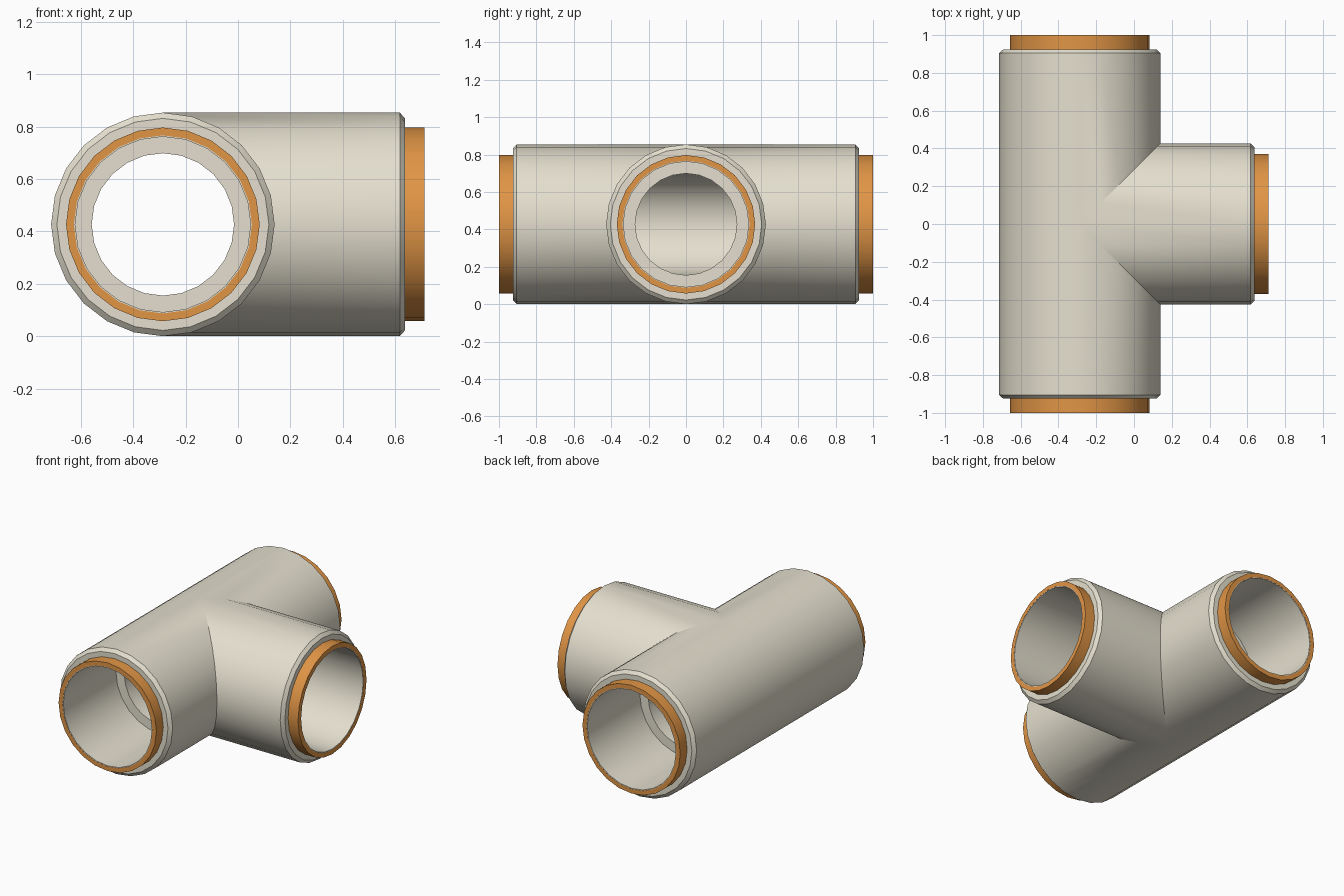
import bpy, bmesh, math
from mathutils import Vector

if "Cube" in bpy.data.objects:
    bpy.data.objects.remove(bpy.data.objects["Cube"])

SIDES = 24
R = 0.427                            # outer pipe radius
CENTRE = Vector((-0.287, 0, R))      # where the three arms meet


def arm_point(arm, r, k, d):
    """Point on an arm; d is distance from the centre, None means the mitred seam."""
    t = 2 * math.pi * k / SIDES
    c, s = r * math.cos(t), r * math.sin(t)
    if arm == 'branch':
        return CENTRE + Vector((abs(c) if d is None else d, c, s))
    side = 1 if arm == 'back' else -1
    return CENTRE + Vector((c, side * (max(c, 0) if d is None else d), s))


def build(name, arms, profile, colour, closed=False):
    bm = bmesh.new()
    for arm in arms:
        rings = [[bm.verts.new(arm_point(arm, r, k, d)) for k in range(SIDES)]
                 for r, d in profile]
        pairs = list(zip(rings, rings[1:]))
        if closed:
            pairs.append((rings[-1], rings[0]))
        for a, b in pairs:
            for k in range(SIDES):
                j = (k + 1) % SIDES
                bm.faces.new((a[k], a[j], b[j], b[k]))
    bmesh.ops.remove_doubles(bm, verts=bm.verts, dist=1e-5)
    bmesh.ops.recalc_face_normals(bm, faces=bm.faces)
    mesh = bpy.data.meshes.new(name)
    bm.to_mesh(mesh)
    bm.free()
    obj = bpy.data.objects.new(name, mesh)
    bpy.context.collection.objects.link(obj)
    mat = bpy.data.materials.new(name + "_colour")
    mat.diffuse_color = colour
    mat.use_nodes = True
    mat.node_tree.nodes["Principled BSDF"].inputs["Base Color"].default_value = mat.diffuse_color
    mesh.materials.append(mat)
    bpy.ops.object.select_all(action='DESELECT')
    obj.select_set(True)
    bpy.context.view_layer.objects.active = obj
    bpy.ops.object.shade_smooth_by_angle(angle=math.radians(30))


ARMS = ('front', 'back', 'branch')

# Tee body: outer wall, chamfer, end face, thin spigot, socket, stop shoulder, bore
build("tee_body", ARMS,
      [(R, None), (R, 0.905), (0.405, 0.925), (0.34, 0.925), (0.34, 0.999),
       (0.335, 0.999), (0.335, 0.43), (0.272, 0.43), (0.272, None)],
      (0.78, 0.74, 0.62, 1))

# Orange end collars
for arm in ARMS:
    build(arm + "_collar", (arm,),
          [(0.37, 0.92), (0.37, 1.0), (0.34, 1.0), (0.34, 0.92)],
          (0.75, 0.30, 0.06, 1), closed=True)
